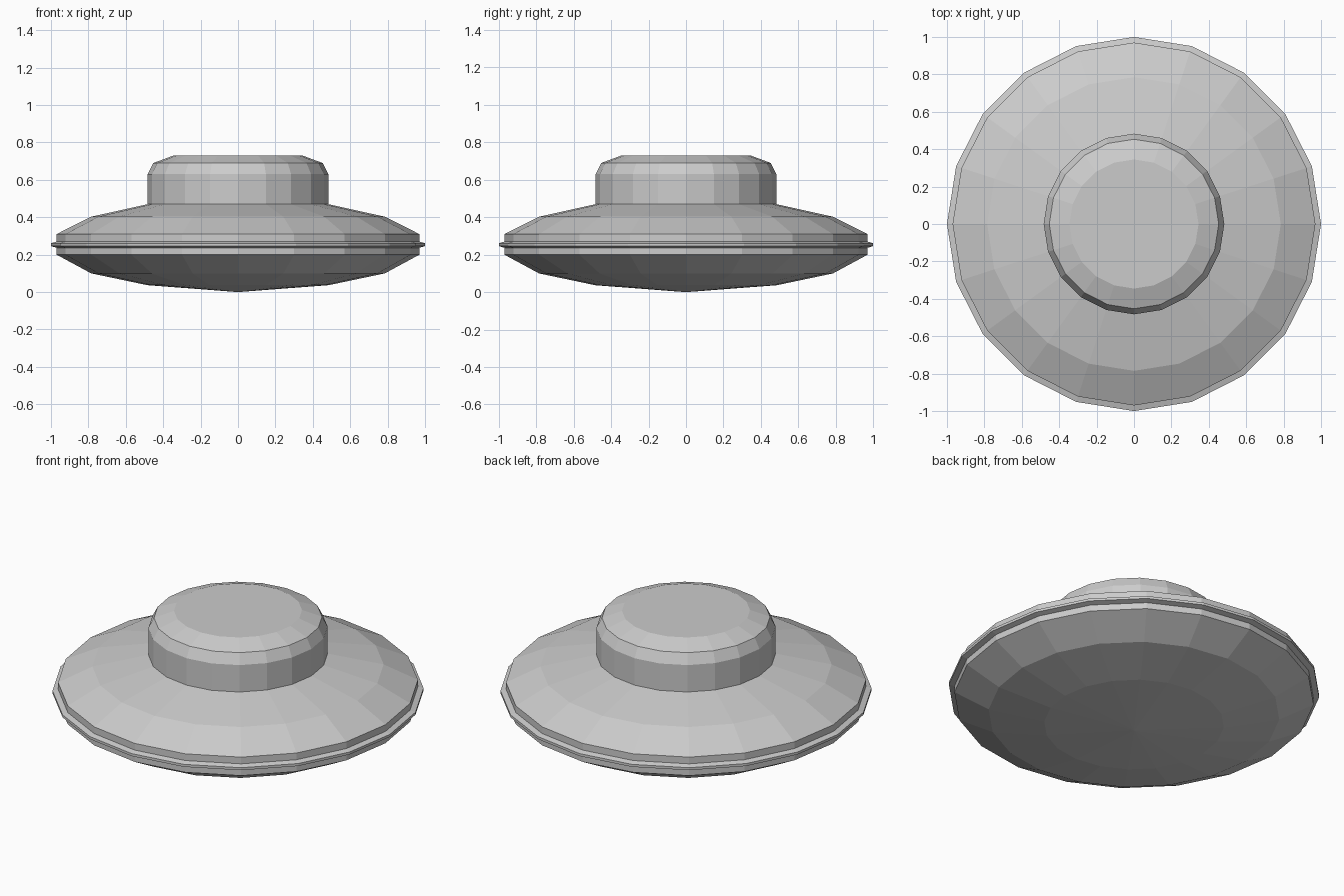
import bpy, bmesh
from math import cos, sin, tau

if "Cube" in bpy.data.objects:
    bpy.data.objects.remove(bpy.data.objects["Cube"])

SIDES = 20


def lathe(name, profile):
    """Revolve (radius, z) points, listed bottom to top, into a flat-faced body."""
    bm = bmesh.new()
    rings = []
    for r, z in profile:
        count = SIDES if r > 0 else 1
        rings.append([bm.verts.new((r * cos(tau * i / SIDES), r * sin(tau * i / SIDES), z))
                      for i in range(count)])
    for low, high in zip(rings, rings[1:]):
        for i in range(SIDES):
            j = (i + 1) % SIDES
            if len(low) == 1:
                bm.faces.new((low[0], high[j], high[i]))
            elif len(high) == 1:
                bm.faces.new((low[i], low[j], high[0]))
            else:
                bm.faces.new((low[i], low[j], high[j], high[i]))
    mesh = bpy.data.meshes.new(name)
    bm.to_mesh(mesh)
    bm.free()
    obj = bpy.data.objects.new(name, mesh)
    bpy.context.collection.objects.link(obj)
    return obj


# Shallow bowl underside up to the rim
lathe("lower_hull", [(0, 0), (0.485, 0.037), (0.785, 0.10), (0.97, 0.20), (0.97, 0.237)])

# Thin ridge around the widest part
lathe("rim_ridge", [(0.97, 0.237), (1.0, 0.246), (1.0, 0.261), (0.97, 0.27)])

# Sloping upper deck, open where the cabin stands
lathe("upper_hull", [(0.97, 0.27), (0.97, 0.31), (0.785, 0.403), (0.483, 0.47)])

# Upright cabin with bevelled, flat roof
lathe("cabin", [(0.483, 0.47), (0.483, 0.63), (0.453, 0.69), (0.345, 0.73), (0, 0.73)])
